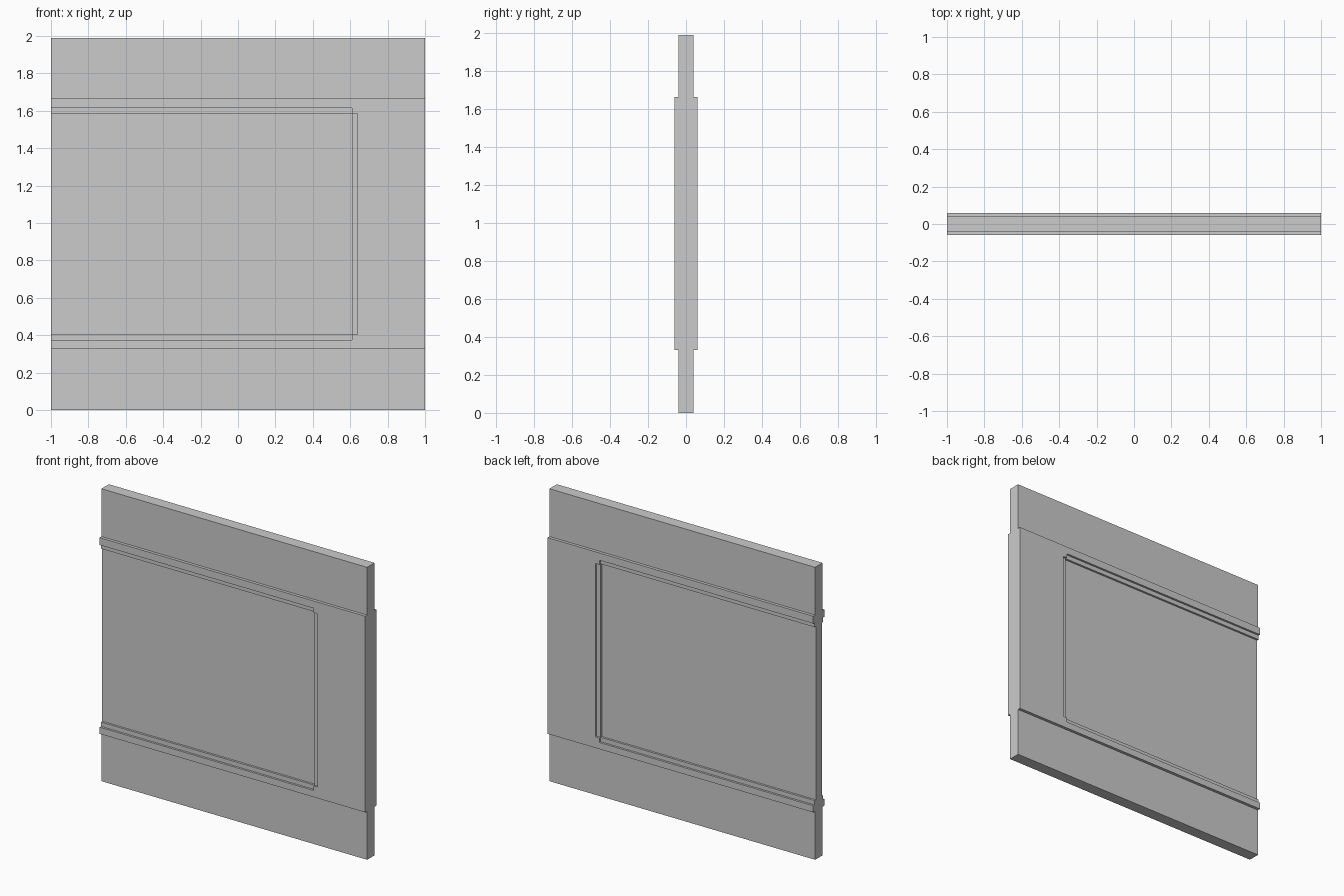
import bpy, bmesh

if "Cube" in bpy.data.objects:
    bpy.data.objects.remove(bpy.data.objects["Cube"])

H = 1.99            # panel height
MID = H / 2
BASE, RAISED, STEP, FLOOR = 0.04, 0.06, 0.046, 0.032   # half thicknesses


def add_object(name, bm):
    bmesh.ops.recalc_face_normals(bm, faces=bm.faces)
    mesh = bpy.data.meshes.new(name)
    bm.to_mesh(mesh)
    bm.free()
    obj = bpy.data.objects.new(name, mesh)
    bpy.context.collection.objects.link(obj)
    return obj


def prism(name, profile, x0, x1):
    """Extrude a closed (y, z) profile along x."""
    bm = bmesh.new()
    face = bm.faces.new([bm.verts.new((x0, y, z)) for y, z in profile])
    ext = bmesh.ops.extrude_face_region(bm, geom=[face])
    moved = [v for v in ext["geom"] if isinstance(v, bmesh.types.BMVert)]
    bmesh.ops.translate(bm, verts=moved, vec=(x1 - x0, 0, 0))
    return add_object(name, bm)


# Wall panel: thin slab with a thicker middle band on both faces
lo, hi = 0.33, 1.665
side = [(BASE, 0), (BASE, lo), (RAISED, lo), (RAISED, hi), (BASE, hi), (BASE, H)]
profile = side + [(-y, z) for y, z in reversed(side)]
panel = prism("wall_panel", profile, -1, 1)


def cut(x_end, half_height, depth):
    """Sink a rectangle open at the left end into both faces."""
    for s in (-1, 1):
        z0, z1 = MID - half_height, MID + half_height
        cutter = prism("recess_cutter", [(s * depth, z0), (s * 0.2, z0),
                                         (s * 0.2, z1), (s * depth, z1)], -1.1, x_end)
        cutter.hide_render = True
        mod = panel.modifiers.new("recess", 'BOOLEAN')
        mod.operation = 'DIFFERENCE'
        mod.solver = 'EXACT'
        mod.object = cutter
        bpy.context.view_layer.objects.active = panel
        bpy.ops.object.modifier_apply(modifier=mod.name)
        bpy.data.objects.remove(cutter)


# Stepped recess with notched corners
cut(0.61, 0.62, STEP)
cut(0.64, 0.59, STEP)
cut(0.61, 0.59, FLOOR)
